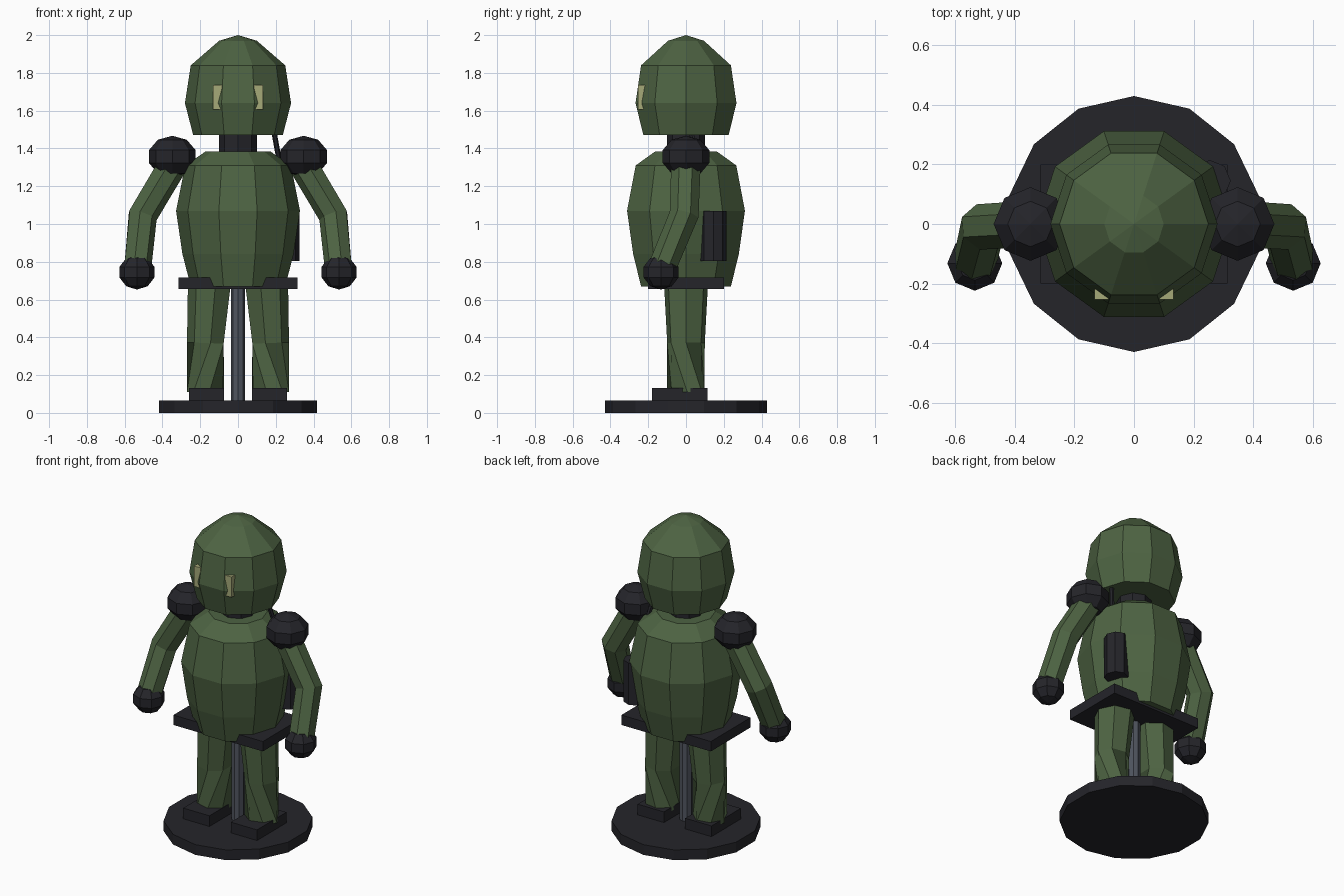
import bpy, bmesh
from math import sin, cos, pi, radians
from mathutils import Vector

if "Cube" in bpy.data.objects:
    bpy.data.objects.remove(bpy.data.objects["Cube"])


def material(name, rgb):
    m = bpy.data.materials.new(name)
    m.diffuse_color = (*rgb, 1)
    m.use_nodes = True
    m.node_tree.nodes["Principled BSDF"].inputs["Base Color"].default_value = m.diffuse_color
    return m


GREEN = material("green", (0.075, 0.125, 0.055))
DARK = material("dark", (0.018, 0.018, 0.023))
STEEL = material("steel", (0.08, 0.09, 0.115))
PALE = material("pale", (0.38, 0.40, 0.19))


def finish(name, bm, mat):
    bmesh.ops.recalc_face_normals(bm, faces=bm.faces)
    me = bpy.data.meshes.new(name)
    bm.to_mesh(me)
    bm.free()
    me.materials.append(mat)
    ob = bpy.data.objects.new(name, me)
    bpy.context.collection.objects.link(ob)
    return ob


def loft(name, rings, mat):
    """Skin a list of equal-length closed rings and cap both ends."""
    bm = bmesh.new()
    vs = [[bm.verts.new(p) for p in ring] for ring in rings]
    n = len(rings[0])
    for a, b in zip(vs, vs[1:]):
        for i in range(n):
            j = (i + 1) % n
            bm.faces.new((a[i], a[j], b[j], b[i]))
    bm.faces.new(vs[0])
    bm.faces.new(vs[-1])
    return finish(name, bm, mat)


def lathe(name, profile, n, mat, centre=(0, 0), start=0.0):
    """Profile of (radius, z) turned round a vertical axis."""
    rings = [[(centre[0] + r * cos(start + 2 * pi * i / n),
               centre[1] + r * sin(start + 2 * pi * i / n), z)
              for i in range(n)] for r, z in profile]
    ob = loft(name, rings, mat)
    bm = bmesh.new()
    bm.from_mesh(ob.data)
    bmesh.ops.remove_doubles(bm, verts=bm.verts, dist=1e-5)
    bm.to_mesh(ob.data)
    bm.free()
    return ob


def tube(name, path, n, mat, side=1):
    """Path of (x, y, z, radius, twist in degrees); side -1 mirrors in x."""
    pts = [Vector(p[:3]) for p in path]
    rings = []
    for k, p in enumerate(path):
        d1 = (pts[k] - pts[max(k - 1, 0)]).normalized()
        d2 = (pts[min(k + 1, len(pts) - 1)] - pts[k]).normalized()
        t = (d1 + d2).normalized()
        u = Vector((0, 1, 0)).cross(t).normalized()
        v = t.cross(u)
        ring = []
        for i in range(n):
            a = 2 * pi * i / n + radians(p[4])
            q = pts[k] + p[3] * (u * cos(a) + v * sin(a))
            ring.append((side * q.x, q.y, q.z))
        rings.append(ring)
    return loft(name, rings, mat)


def box(name, lo, hi, mat):
    bm = bmesh.new()
    bmesh.ops.create_cube(bm, size=1)
    for v in bm.verts:
        v.co = [lo[i] + (v.co[i] + 0.5) * (hi[i] - lo[i]) for i in range(3)]
    return finish(name, bm, mat)


def ball(name, loc, radius, height, mat):
    bm = bmesh.new()
    bmesh.ops.create_uvsphere(bm, u_segments=8, v_segments=5, radius=1)
    for v in bm.verts:
        v.co = Vector((v.co.x * radius, v.co.y * radius, v.co.z * height)) + Vector(loc)
    return finish(name, bm, mat)


# Stand
lathe("base_disc", [(0.43, 0), (0.43, 0.065)], 14, DARK, start=pi / 2)
lathe("support_pole", [(0.037, 0.06), (0.037, 0.72)], 8, STEEL)

# Body
lathe("torso", [(0.25, 0.67), (0.294, 0.84), (0.328, 1.07), (0.28, 1.31),
                (0.17, 1.385)], 10, GREEN)
box("belt_plate", (-0.315, -0.2, 0.655), (0.315, 0.2, 0.718), DARK)
lathe("neck", [(0.1, 1.36), (0.1, 1.49)], 8, DARK)
lathe("head", [(0.237, 1.47), (0.281, 1.64), (0.25, 1.84), (0.1, 1.97),
               (0, 2.0)], 10, GREEN)

# Side canister with its hose
lathe("canister", [(0.07, 0.805), (0.07, 1.07)], 8, DARK, centre=(0.255, 0.145))
tube("hose", [(0.27, 0.13, 1.05, 0.014, 0), (0.17, 0.0, 1.6, 0.014, 0)], 6, DARK)

# Paired parts
for side, tag in ((-1, "left"), (1, "right")):
    x0, x1 = sorted((side * 0.085, side * 0.132))
    box(tag + "_eye", (x0, -0.254, 1.607), (x1, -0.2, 1.737), PALE)
    ball(tag + "_shoulder", (side * 0.348, 0, 1.357), 0.13, 0.11, DARK)
    tube(tag + "_arm", [(0.345, 0, 1.32, 0.08, 0), (0.507, -0.01, 1.045, 0.08, 0),
                        (0.535, -0.13, 0.76, 0.075, 0)], 7, GREEN, side)
    ball(tag + "_hand", (side * 0.535, -0.132, 0.745), 0.097, 0.092, DARK)
    tube(tag + "_leg", [(0.145, 0, 0.7, 0.12, 180), (0.168, 0, 0.37, 0.102, 180),
                        (0.168, 0, 0.11, 0.102, 125)], 7, GREEN, side)
    x0, x1 = sorted((side * 0.075, side * 0.26))
    box(tag + "_foot", (x0, -0.18, 0.06), (x1, 0.115, 0.133), DARK)
